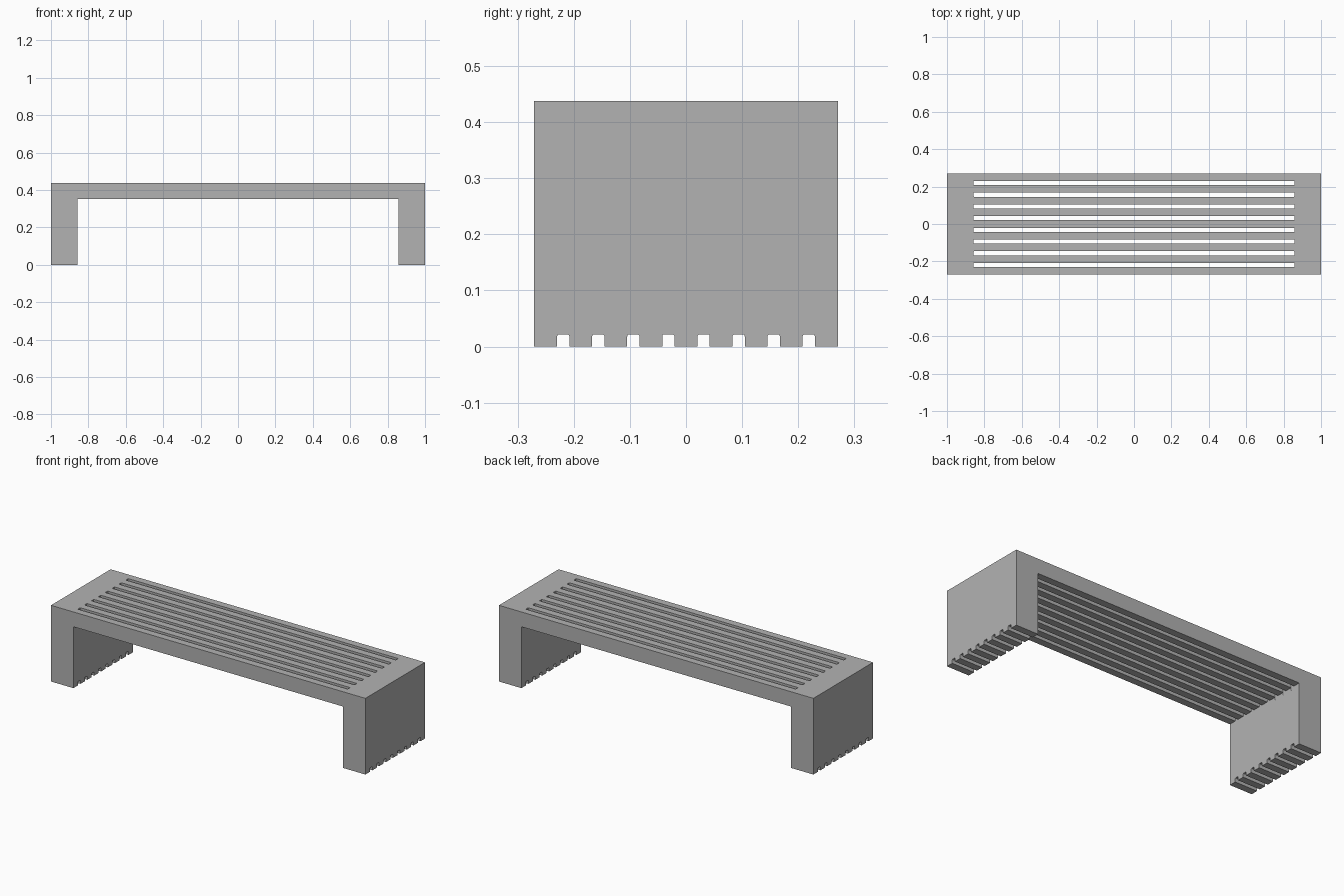
import bpy
import bmesh
from mathutils import Vector

if "Cube" in bpy.data.objects:
    bpy.data.objects.remove(bpy.data.objects["Cube"], do_unlink=True)

HALF_LENGTH, HALF_DEPTH, HEIGHT = 1.0, 0.271, 0.438
LEG_INNER, UNDERSIDE = 0.857, 0.353
SLOT_WIDTH, SLOT_STEP, SLOT_COUNT = 0.022, 0.0625, 8
ROUNDING = 0.004

concrete = bpy.data.materials.new("mid grey concrete")
concrete.use_nodes = True
grey = (0.448, 0.448, 0.448, 1)
concrete.diffuse_color = grey
concrete.node_tree.nodes["Principled BSDF"].inputs["Base Color"].default_value = grey


def make_object(name, bm):
    bmesh.ops.recalc_face_normals(bm, faces=bm.faces)
    mesh = bpy.data.meshes.new(name)
    bm.to_mesh(mesh)
    bm.free()
    mesh.materials.append(concrete)
    obj = bpy.data.objects.new(name, mesh)
    bpy.context.collection.objects.link(obj)
    return obj


def row_of_cutters(name, size, z, axis):
    """Bars repeated along y, rounded on the edges that run along the axis."""
    bm = bmesh.new()
    for i in range(SLOT_COUNT):
        y = (i - (SLOT_COUNT - 1) / 2) * SLOT_STEP
        verts = bmesh.ops.create_cube(bm, size=1)["verts"]
        bmesh.ops.scale(bm, vec=size, verts=verts)
        bmesh.ops.translate(bm, vec=(0, y, z), verts=verts)
        edges = {e for v in verts for e in v.link_edges}
        along = [e for e in edges
                 if abs((e.verts[0].co - e.verts[1].co).normalized().dot(axis)) > 0.9]
        bmesh.ops.bevel(bm, geom=along, offset=ROUNDING, segments=3,
                        profile=0.5, affect='EDGES')
    obj = make_object(name, bm)
    obj.hide_render = True
    return obj


# Bench body: bridge-shaped profile extruded through the depth
right_half = [(HALF_LENGTH, HEIGHT), (HALF_LENGTH, 0), (LEG_INNER, 0), (LEG_INNER, UNDERSIDE)]
profile = right_half + [(-x, z) for x, z in reversed(right_half)]
bm = bmesh.new()
face = bm.faces.new([bm.verts.new((x, -HALF_DEPTH, z)) for x, z in profile])
side = bmesh.ops.extrude_face_region(bm, geom=[face])["geom"]
bmesh.ops.translate(bm, vec=(0, 2 * HALF_DEPTH, 0),
                    verts=[g for g in side if isinstance(g, bmesh.types.BMVert)])
bench = make_object("bench_body", bm)

# Long seat slots and drainage notches under both legs
cutters = [
    row_of_cutters("seat_slot_cutter", (2 * LEG_INNER + 0.004, SLOT_WIDTH, 0.2),
                   HEIGHT, Vector((0, 0, 1))),
    row_of_cutters("foot_notch_cutter", (2.2, SLOT_WIDTH, 2 * SLOT_WIDTH),
                   0, Vector((1, 0, 0))),
]
bpy.context.view_layer.objects.active = bench
for cutter in cutters:
    cut = bench.modifiers.new(cutter.name, 'BOOLEAN')
    cut.operation = 'DIFFERENCE'
    cut.solver = 'EXACT'
    cut.object = cutter
    bpy.ops.object.modifier_apply(modifier=cut.name)
for cutter in cutters:
    bpy.data.objects.remove(cutter, do_unlink=True)
